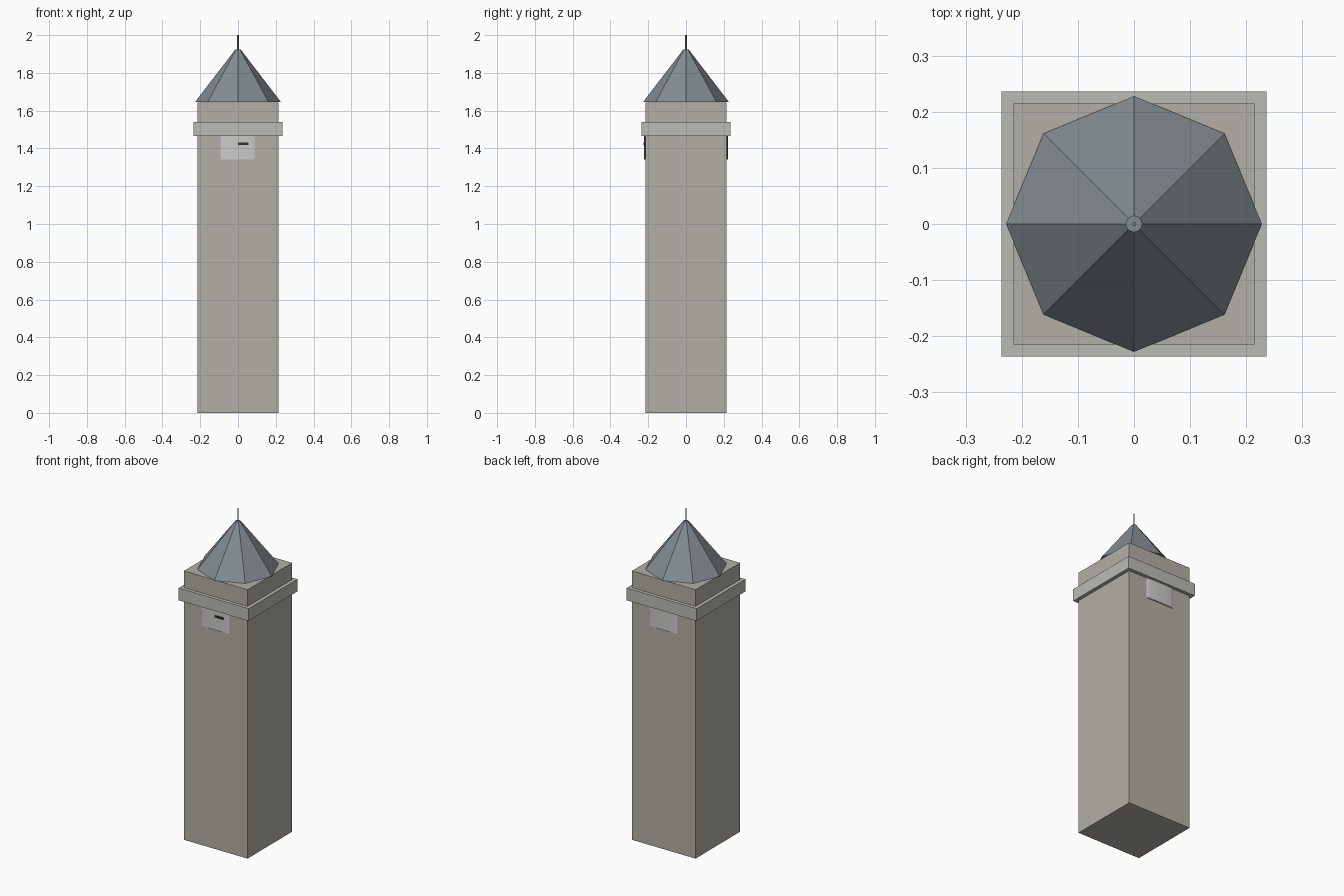
import bpy
import math

if "Cube" in bpy.data.objects:
    bpy.data.objects.remove(bpy.data.objects["Cube"])


def material(name, rgb):
    m = bpy.data.materials.new(name)
    m.diffuse_color = (*rgb, 1)
    m.use_nodes = True
    m.node_tree.nodes["Principled BSDF"].inputs["Base Color"].default_value = m.diffuse_color
    return m


stone = material("stone", (0.45, 0.43, 0.38))
trim = material("trim_stone", (0.50, 0.50, 0.46))
slate = material("slate", (0.23, 0.26, 0.28))
pale = material("pale_panel", (0.58, 0.58, 0.56))
dark = material("dark_metal", (0.03, 0.03, 0.03))


def finish(name, mat):
    ob = bpy.context.object
    ob.name = name
    ob.data.materials.append(mat)
    bpy.ops.object.transform_apply(location=False, rotation=False, scale=True)
    return ob


def box(name, x, y, z, mat):
    """Box from (min, max) ranges."""
    bpy.ops.mesh.primitive_cube_add(size=1, location=[sum(r) / 2 for r in (x, y, z)])
    bpy.context.object.scale = [r[1] - r[0] for r in (x, y, z)]
    return finish(name, mat)


def cone(name, sides, r1, r2, z, mat, y=0, squash=1):
    """Tapered prism standing between two heights, optionally flattened in y."""
    bpy.ops.mesh.primitive_cone_add(vertices=sides, radius1=r1, radius2=r2,
                                    depth=z[1] - z[0], location=(0, y, sum(z) / 2))
    bpy.context.object.scale = (1, squash, 1)
    return finish(name, mat)


# Shaft and projecting cornice
s, b = 0.215, 0.236
box("tower_shaft", (-s, s), (-s, s), (0, 1.642), stone)
box("cornice_band", (-b, b), (-b, b), (1.465, 1.54), trim)

# Eight-sided roof and finial
cone("roof", 8, 0.228, 0.015, (1.645, 1.923), slate)
cone("finial", 8, 0.004, 0.004, (1.92, 2.0), slate)

# Flattened clock panels on front and back, tops tucked behind the cornice
for side, name in ((-1, "front"), (1, "back")):
    cone(name + "_clock_panel", 32, 0.093, 0.093, (1.341, 1.51), pale,
         y=side * 0.216, squash=0.065)
    bpy.ops.object.shade_smooth_by_angle(angle=math.radians(30))

# Clock hand on the front
box("clock_hand", (0, 0.055), (-0.226, -0.22), (1.419, 1.432), dark)
